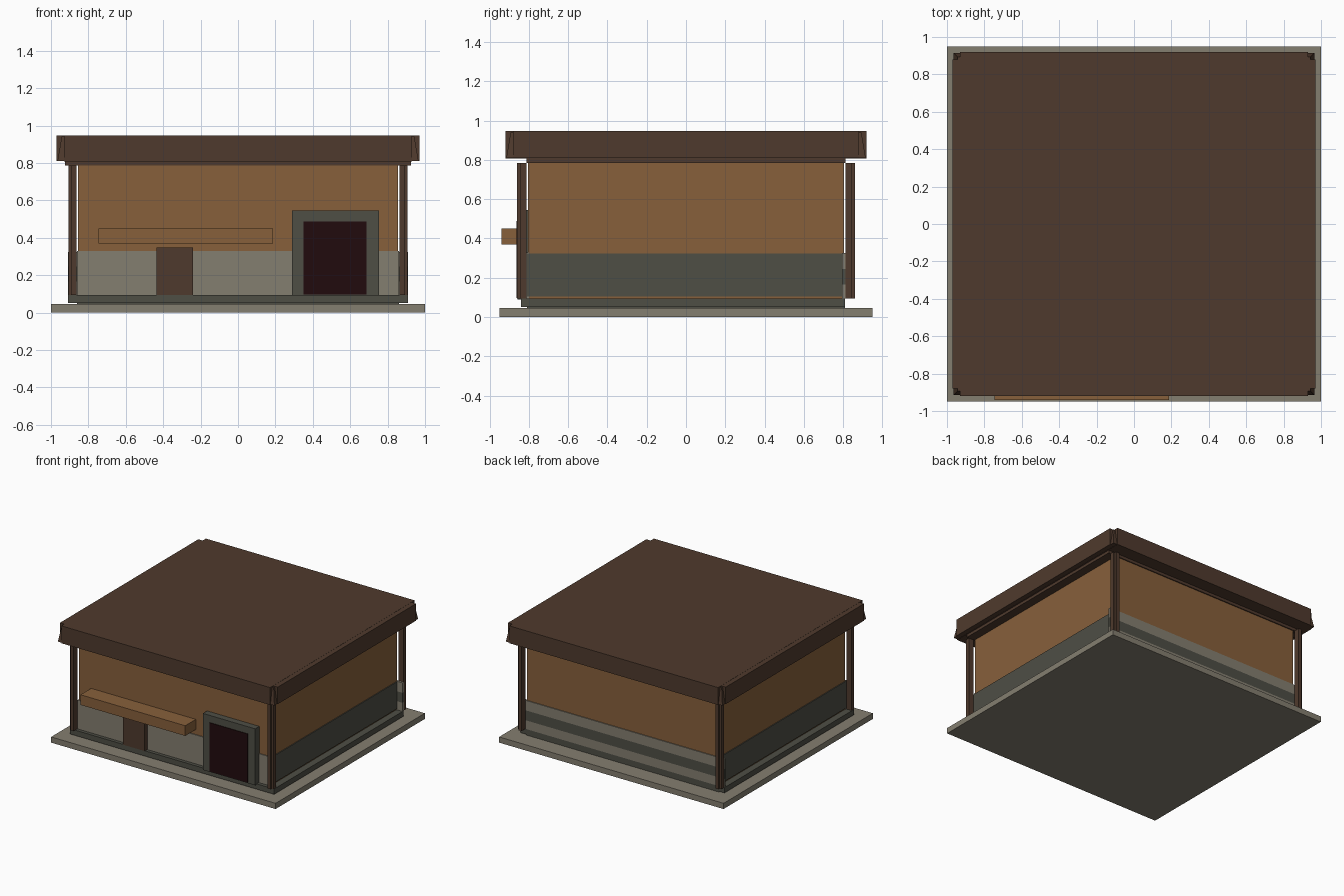
import bpy
import bmesh
from mathutils import Vector

cube = bpy.data.objects.get("Cube")
if cube:
    bpy.data.objects.remove(cube, do_unlink=True)


def material(name, *srgb):
    mat = bpy.data.materials.new(name)
    mat.use_nodes = True
    color = [((c / 255 + 0.055) / 1.055) ** 2.4 for c in srgb] + [1]
    mat.diffuse_color = color
    mat.node_tree.nodes["Principled BSDF"].inputs["Base Color"].default_value = color
    return mat


BROWN = material("dark brown wood", 79, 58, 45)
TAN = material("tan plaster", 135, 96, 59)
STONE = material("light stone", 132, 126, 112)
SLATE = material("dark slate", 78, 78, 69)
MAROON = material("deep maroon", 33, 11, 13)


def box(name, mat, x, y, z, top_shift=(0, 0)):
    """Box from (min, max) ranges; top_shift slides the upper face sideways."""
    bm = bmesh.new()
    bmesh.ops.create_cube(bm, size=1)
    for v in bm.verts:
        top = v.co.z > 0
        v.co = Vector([r[0] + (c + 0.5) * (r[1] - r[0]) for c, r in zip(v.co, (x, y, z))])
        if top:
            v.co.x += top_shift[0]
            v.co.y += top_shift[1]
    bmesh.ops.recalc_face_normals(bm, faces=bm.faces)
    mesh = bpy.data.meshes.new(name)
    bm.to_mesh(mesh)
    bm.free()
    mesh.materials.append(mat)
    obj = bpy.data.objects.new(name, mesh)
    bpy.context.collection.objects.link(obj)
    return obj


def mirrored(a, b, sign):
    return tuple(sorted((a * sign, b * sign)))


# Ground slab and plinth
box("ground_slab", STONE, (-1, 1), (-0.95, 0.95), (0, 0.046))
box("plinth_foot", SLATE, (-0.86, 0.86), (-0.81, 0.81), (0.046, 0.055))
box("plinth", SLATE, (-0.91, 0.91), (-0.84, 0.81), (0.052, 0.095))

# Walls with lower cladding
box("walls", TAN, (-0.855, 0.855), (-0.805, 0.805), (0.09, 0.79))
box("front_cladding", STONE, (-0.86, 0.86), (-0.812, -0.8), (0.095, 0.328))
for side, label in ((-1, "right"), (1, "left")):
    box(label + "_cladding", SLATE, mirrored(0.85, 0.862, side), (-0.81, 0.81), (0.105, 0.322))

# Banded boards along the back
for i, (low, high, mat) in enumerate(((0.095, 0.165, STONE), (0.165, 0.245, SLATE), (0.245, 0.325, STONE))):
    box(f"back_board_{i + 1}", mat, (-0.91, 0.91), (0.795, 0.812), (low, high))

# Notched corner posts and roof corner pieces
for sx, xl in ((-1, "right"), (1, "left")):
    for sy, yl in ((-1, "front"), (1, "back")):
        corner = f"{yl}_{xl}"
        box(corner + "_post_front_board", BROWN, mirrored(0.863, 0.892, sx), mirrored(0.813, 0.86, sy), (0.095, 0.785))
        box(corner + "_post_side_board", BROWN, mirrored(0.863, 0.907, sx), mirrored(0.813, 0.845, sy), (0.095, 0.785))
        box(corner + "_roof_corner", BROWN, mirrored(0.92, 0.965, sx), mirrored(0.87, 0.915, sy),
            (0.81, 0.94), (-0.022 * sx, -0.022 * sy))

# Flat roof with deep fascia, open at the corners
box("eave_beam", BROWN, (-0.925, 0.925), (-0.813, 0.813), (0.785, 0.812))
box("roof_front_back", BROWN, (-0.93, 0.93), (-0.92, 0.92), (0.808, 0.948))
box("roof_sides", BROWN, (-0.97, 0.97), (-0.88, 0.88), (0.81, 0.947))

# Front openings and canopy
box("small_door", BROWN, (-0.435, -0.24), (-0.845, -0.8), (0.095, 0.348))
box("gate_frame", SLATE, (0.288, 0.754), (-0.858, -0.8), (0.09, 0.545))
box("gate_door", MAROON, (0.35, 0.688), (-0.863, -0.855), (0.097, 0.488))
box("canopy", TAN, (-0.745, 0.188), (-0.94, -0.8), (0.368, 0.45))
